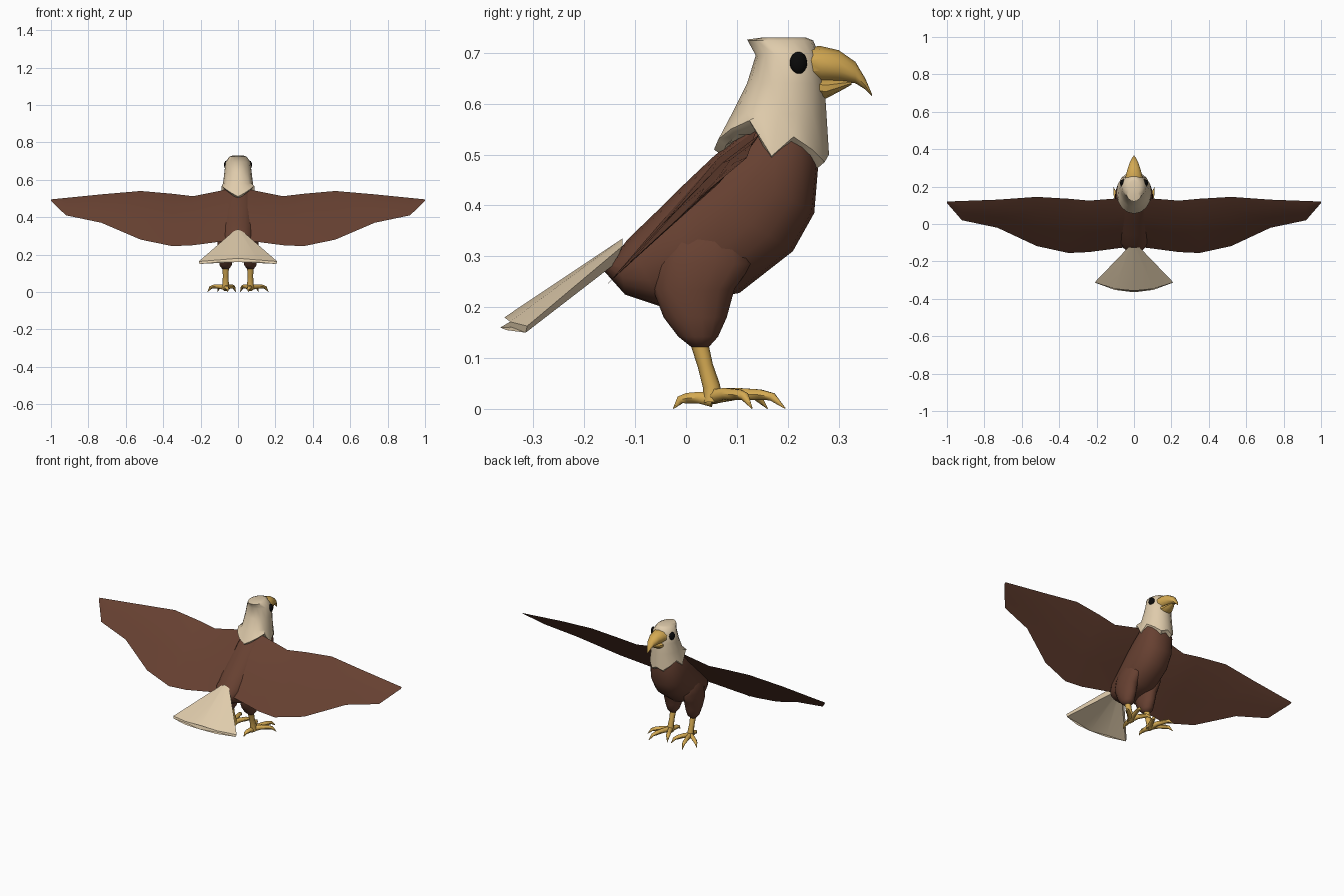
import bpy, bmesh
from math import sin, cos, pi, radians, copysign
from mathutils import Vector as V

cube = bpy.data.objects.get("Cube")
if cube:
    bpy.data.objects.remove(cube, do_unlink=True)


def material(name, rgb):
    m = bpy.data.materials.new(name)
    m.use_nodes = True
    m.diffuse_color = (*rgb, 1)
    bsdf = next(n for n in m.node_tree.nodes if n.type == 'BSDF_PRINCIPLED')
    bsdf.inputs["Base Color"].default_value = (*rgb, 1)
    bsdf.inputs["Roughness"].default_value = 0.8
    return m


BROWN = material("brown_feathers", (0.135, 0.052, 0.031))
CREAM = material("cream_feathers", (0.74, 0.6, 0.41))
GOLD = material("golden_horn", (0.66, 0.4, 0.085))
BLACK = material("eye_black", (0.003, 0.003, 0.003))


def loft(name, rings, mat, angle=40):
    """Skin a list of equal point rings and cap both ends."""
    bm = bmesh.new()
    rows = [[bm.verts.new(p) for p in r] for r in rings]
    n = len(rows[0])
    for a, b in zip(rows, rows[1:]):
        for i in range(n):
            j = (i + 1) % n
            bm.faces.new((a[i], a[j], b[j], b[i]))
    bm.faces.new(rows[0])
    bm.faces.new(rows[-1])
    bmesh.ops.recalc_face_normals(bm, faces=bm.faces)
    me = bpy.data.meshes.new(name)
    bm.to_mesh(me)
    bm.free()
    me.materials.append(mat)
    ob = bpy.data.objects.new(name, me)
    bpy.context.collection.objects.link(ob)
    smooth(ob, angle)
    return ob


def smooth(ob, angle):
    bpy.ops.object.select_all(action='DESELECT')
    ob.select_set(True)
    bpy.context.view_layer.objects.active = ob
    bpy.ops.object.shade_smooth_by_angle(angle=radians(angle))


def oval(start, end, half, n=16, x=0, power=1.0):
    """Oval ring from a start to an end (y, z) point, with a half width in x."""
    s, e = V((x, *start)), V((x, *end))
    mid, axis = (s + e) / 2, (s - e) / 2

    def bend(t):
        return copysign(abs(t) ** power, t)
    return [mid + axis * bend(cos(2 * pi * i / n)) + V((half, 0, 0)) * bend(sin(2 * pi * i / n))
            for i in range(n)]


def tube(name, points, radii, mat, n=6):
    """Tapered round limb through a few points."""
    pts = [V(p) for p in points]
    rings = []
    for i, p in enumerate(pts):
        d = (pts[min(i + 1, len(pts) - 1)] - pts[max(i - 1, 0)]).normalized()
        ref = V((1, 0, 0)) if abs(d.z) > 0.8 else V((0, 0, 1))
        u = d.cross(ref).normalized()
        w = d.cross(u)
        rings.append([p + radii[i] * (u * cos(2 * pi * k / n) + w * sin(2 * pi * k / n))
                      for k in range(n)])
    return loft(name, rings, mat, 60)


# Body, from the neck down to the rump
loft("body", [oval(t, b, w, 18, power=0.88) for t, b, w in [
    ((0.14, 0.57), (0.255, 0.53), 0.07),
    ((0.115, 0.545), (0.26, 0.48), 0.088),
    ((0.055, 0.497), (0.252, 0.385), 0.1),
    ((0.0, 0.445), (0.21, 0.31), 0.105),
    ((-0.06, 0.386), (0.105, 0.228), 0.1),
    ((-0.115, 0.333), (-0.045, 0.2), 0.083),
    ((-0.132, 0.31), (-0.12, 0.225), 0.06),
    ((-0.14, 0.295), (-0.16, 0.27), 0.03)]], BROWN, 50)

# Head and neck, ending in a jagged collar with a turned-in rim
head = [oval((back, z), (front, z), w) for z, back, front, w in [
    (0.73, 0.15, 0.235, 0.028), (0.724, 0.12, 0.25, 0.046),
    (0.695, 0.137, 0.262, 0.066), (0.64, 0.12, 0.272, 0.073),
    (0.58, 0.09, 0.276, 0.08)]]
head[1][0].z += 0.002
half_jag = [0.51, 0.53, 0.55, 0.567, 0.497, 0.535, 0.51, 0.485, 0.5]
jag = half_jag + half_jag[-2:0:-1]
collar = [V((p.x, p.y, z)) for p, z in zip(oval((0.055, 0), (0.281, 0), 0.094), jag)]
mid = V((0, 0.17, 0.53))
rim = [V((p.x * 0.86, mid.y + (p.y - mid.y) * 0.86, p.z - 0.012)) for p in collar]
inside = [V((p.x * 0.6, mid.y + (p.y - mid.y) * 0.6, 0.54)) for p in collar]
loft("head", head + [collar, rim, inside], CREAM, 50)

# Beak: hooked upper half and short lower half
loft("upper_beak", [oval((y, t), (y, b), w, 10) for y, t, b, w in [
    (0.235, 0.712, 0.635, 0.05), (0.265, 0.713, 0.64, 0.045),
    (0.3, 0.705, 0.642, 0.034), (0.333, 0.682, 0.64, 0.022),
    (0.352, 0.65, 0.628, 0.012), (0.365, 0.62, 0.615, 0.002)]], GOLD)
loft("lower_beak", [oval((y, t), (y, b), w, 10) for y, t, b, w in [
    (0.24, 0.655, 0.612, 0.04), (0.275, 0.65, 0.61, 0.034),
    (0.3, 0.648, 0.623, 0.024), (0.325, 0.645, 0.637, 0.01)]], GOLD)

# Tail fan, a thin wedge widening backwards
COLS = [-1, -0.5, 0, 0.5, 1]
root = [V((0.03 * u, -0.125, 0.335 - 0.015 * abs(u))) for u in COLS]
root += [V((0.03 * u, -0.14, 0.285)) for u in COLS[::-1]]
tip = [V((0.21 * u, -0.357 + 0.045 * u * u, 0.18 - 0.017 * abs(u))) for u in COLS]
tip += [V((0.205 * u, -0.365 + 0.05 * u * u, 0.16 - 0.01 * abs(u))) for u in COLS[::-1]]
loft("tail", [root, tip], CREAM, 25)

# Wing stations: x, leading (y, z), trailing (y, z), thickness
WING = [(0.05, (0.14, 0.55), (-0.125, 0.275), 0.016),
        (0.24, (0.125, 0.512), (-0.15, 0.25), 0.014),
        (0.35, (0.135, 0.525), (-0.155, 0.245), 0.014),
        (0.52, (0.145, 0.54), (-0.118, 0.28), 0.012),
        (0.73, (0.13, 0.522), (-0.02, 0.37), 0.008),
        (0.92, (0.123, 0.503), (0.02, 0.41), 0.005),
        (1.0, (0.12, 0.495), (0.112, 0.487), 0.001)]


def wing_section(s, x, lead, trail, thick):
    a, b = V((s * x, *lead)), V((s * x, *trail))
    up = V((0, -0.7, 0.7)) * thick
    return [a, a.lerp(b, 0.25) + up, a.lerp(b, 0.6) + up * 0.7, b,
            a.lerp(b, 0.6) - up * 0.3, a.lerp(b, 0.25) - up * 0.6]


# Toe tips (x, y) of one foot; the last is the hind toe
TOES = [(0.012, 0.16), (0.11, 0.195), (0.163, 0.13), (0.055, -0.025)]

for side, s in (("left", 1), ("right", -1)):
    loft(side + "_wing", [wing_section(s, *st) for st in WING], BROWN, 45)

    # Feathered thigh
    loft(side + "_thigh", [oval((y0, z), (y1, z), w, 14, s * x) for z, y0, y1, w, x in [
        (0.356, 0.01, 0.085, 0.014, 0.07), (0.335, -0.035, 0.115, 0.03, 0.07),
        (0.285, -0.058, 0.13, 0.043, 0.068), (0.235, -0.065, 0.095, 0.045, 0.067),
        (0.18, -0.044, 0.08, 0.039, 0.066), (0.142, -0.015, 0.063, 0.033, 0.066),
        (0.122, 0.01, 0.045, 0.018, 0.066)]], BROWN, 60)

    # Shin and toes with curved claws
    hub = V((s * 0.066, 0.052, 0.026))
    tube(side + "_shin", [(s * 0.066, 0.018, 0.16), (s * 0.066, 0.038, 0.085),
                          (s * 0.066, 0.05, 0.045), hub - V((0, 0, 0.012))],
         [0.019, 0.015, 0.017, 0.02], GOLD, 8)
    for k, (tx, ty) in enumerate(TOES):
        end = V((s * tx, ty, 0.001))
        path = [hub.lerp(end, f) for f in (0, 0.35, 0.65, 0.82, 1)]
        for p, z in zip(path, (0.024, 0.03, 0.028, 0.024, 0.001)):
            p.z = z if k != 3 else z * 0.75
        tube(f"{side}_toe_{k + 1}", path, [0.016, 0.013, 0.012, 0.009, 0.001], GOLD)

    # Eye, a flattened ball set in the cheek
    bpy.ops.mesh.primitive_uv_sphere_add(segments=14, ring_count=8, radius=1,
                                         location=(s * 0.062, 0.221, 0.68),
                                         rotation=(0, 0, s * radians(18)))
    eye = bpy.context.object
    eye.name = side + "_eye"
    eye.scale = (0.013, 0.018, 0.022)
    eye.data.materials.append(BLACK)
    smooth(eye, 60)
